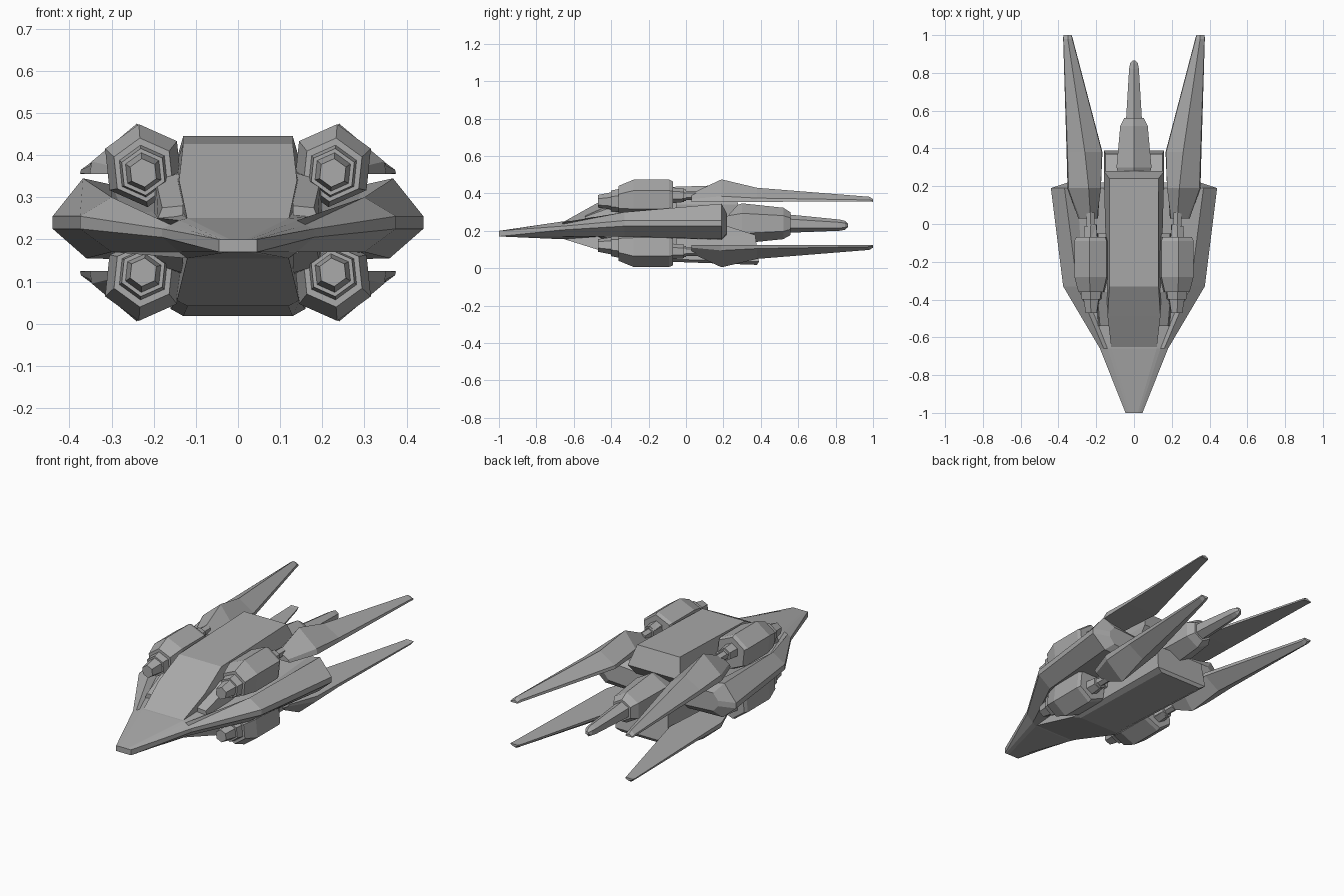
import bpy, bmesh, math

cube = bpy.data.objects.get("Cube")
if cube:
    bpy.data.objects.remove(cube, do_unlink=True)

grey = bpy.data.materials.new("hull_grey")
grey.use_nodes = True
COLOUR = (0.4, 0.4, 0.4, 1)
grey.diffuse_color = COLOUR
grey.node_tree.nodes["Principled BSDF"].inputs["Base Color"].default_value = COLOUR

MID = 0.24  # height about which the pods and fins are mirrored


def loft(name, rings):
    """Skin closed rings of (x, y, z) points and cap both ends."""
    bm = bmesh.new()
    rows = [[bm.verts.new(p) for p in ring] for ring in rings]
    for a, b in zip(rows, rows[1:]):
        for i in range(len(a)):
            j = (i + 1) % len(a)
            bm.faces.new((a[i], a[j], b[j], b[i]))
    bm.faces.new(rows[0])
    bm.faces.new(rows[-1])
    bmesh.ops.recalc_face_normals(bm, faces=bm.faces)
    mesh = bpy.data.meshes.new(name)
    bm.to_mesh(mesh)
    bm.free()
    mesh.materials.append(grey)
    obj = bpy.data.objects.new(name, mesh)
    bpy.context.collection.objects.link(obj)
    return obj


def both_sides(y, half):
    """Complete a half cross-section across x = 0."""
    return [(x, y, z) for x, z in half] + [(-x, y, z) for x, z in reversed(half)]


def hexagon(x, y, z, r, turn=90):
    angles = [math.radians(turn + 60 * i) for i in range(6)]
    return [(x + r * math.cos(a), y, z + r * math.sin(a)) for a in angles]


def four_way(name, rings):
    """Place a part on both sides, above and below."""
    for side, sx in (("left", 1), ("right", -1)):
        for level, sz in (("upper", 1), ("lower", -1)):
            loft(f"{level}_{side}_{name}",
                 [[(sx * x, y, MID + sz * (z - MID)) for x, y, z in r] for r in rings])


# Flat hull with nose, raised wing rails and sharp side edges
loft("main_hull", [
    both_sides(-1, [(.02, .2), (.03, .2), (.04, .2), (.045, .2),
                    (.045, .17), (.04, .17), (.02, .17)]),
    both_sides(-.66, [(.12, .25), (.14, .245), (.16, .235), (.18, .225),
                      (.18, .205), (.14, .17), (.12, .155)]),
    both_sides(-.33, [(.16, .27), (.27, .26), (.3, .3), (.375, .255),
                      (.375, .225), (.3, .17), (.16, .18)]),
    both_sides(.19, [(.16, .31), (.3, .33), (.368, .345), (.44, .255),
                     (.44, .225), (.36, .155), (.16, .15)]),
    both_sides(.22, [(.16, .28), (.28, .29), (.32, .29), (.35, .255),
                     (.35, .225), (.32, .19), (.16, .18)]),
])


def slab(front, back, wf, wb, zf, zb):
    """Horizontal four-point ring."""
    return [(-wf, front, zf), (wf, front, zf), (wb, back, zb), (-wb, back, zb)]


# Raised cabin, undercut at the rear
loft("cabin", [
    slab(-.66, .19, .12, .15, .245, .24),
    slab(-.49, .28, .14, .16, .34, .34),
    slab(-.33, .24, .13, .13, .427, .445),
])

# Belly keel running out to the tail
loft("belly", [
    slab(-.7, .19, .1, .15, .225, .235),
    slab(-.66, .37, .12, .15, .158, .178),
    slab(-.33, .39, .145, .16, .055, .035),
    slab(-.29, .38, .12, .13, .042, .018),
])

# Engine pods: barrel, stepped muzzle and rear coupling
POD = [(0, .03, .39), (-.07, .035, .395), (-.07, .09, .375), (-.09, .099, .375),
       (-.28, .099, .375), (-.36, .076, .365), (-.36, .062, .362),
       (-.4, .056, .36), (-.4, .046, .36), (-.47, .034, .358)]
four_way("engine_pod", [hexagon(.225, y, z, r, 84) for y, r, z in POD])
four_way("pod_coupling", [hexagon(.23, y, .39, r) for y, r in
                          [(-.08, .042), (-.01, .036), (-.01, .024), (.06, .024)]])

# Small wedge between each pod and the body
four_way("pod_strut", [
    [(.13, -.54, .25), (.19, -.54, .25), (.18, -.54, .275), (.13, -.54, .28)],
    [(.13, -.36, .25), (.2, -.36, .25), (.195, -.36, .34), (.13, -.36, .36)],
    [(.13, -.05, .25), (.2, -.05, .25), (.19, -.05, .35), (.13, -.05, .37)],
])

# Long rear fins
FIN = [
    (.03, [(.19, .355), (.295, .355), (.285, .37), (.23, .4), (.195, .37)]),
    (.19, [(.18, .355), (.352, .355), (.347, .385), (.24, .475), (.175, .39)]),
    (.38, [(.167, .355), (.357, .355), (.352, .375), (.26, .43), (.17, .372)]),
    (.98, [(.324, .357), (.375, .357), (.373, .365), (.35, .382), (.327, .368)]),
    (1.0, [(.33, .355), (.374, .355), (.372, .36), (.35, .37), (.332, .362)]),
]
four_way("rear_fin", [[(x, y, z) for x, z in pts] for y, pts in FIN])

# Central tail thruster with its spike
SPIKE = [(.19, .07), (.28, .1), (.3, .107), (.52, .084), (.56, .06),
         (.56, .048), (.82, .03), (.85, .024), (.865, .01)]
loft("tail_thruster", [hexagon(0, y, .24 - max(0, y - .5) * .03, r)
                       for y, r in SPIKE])
